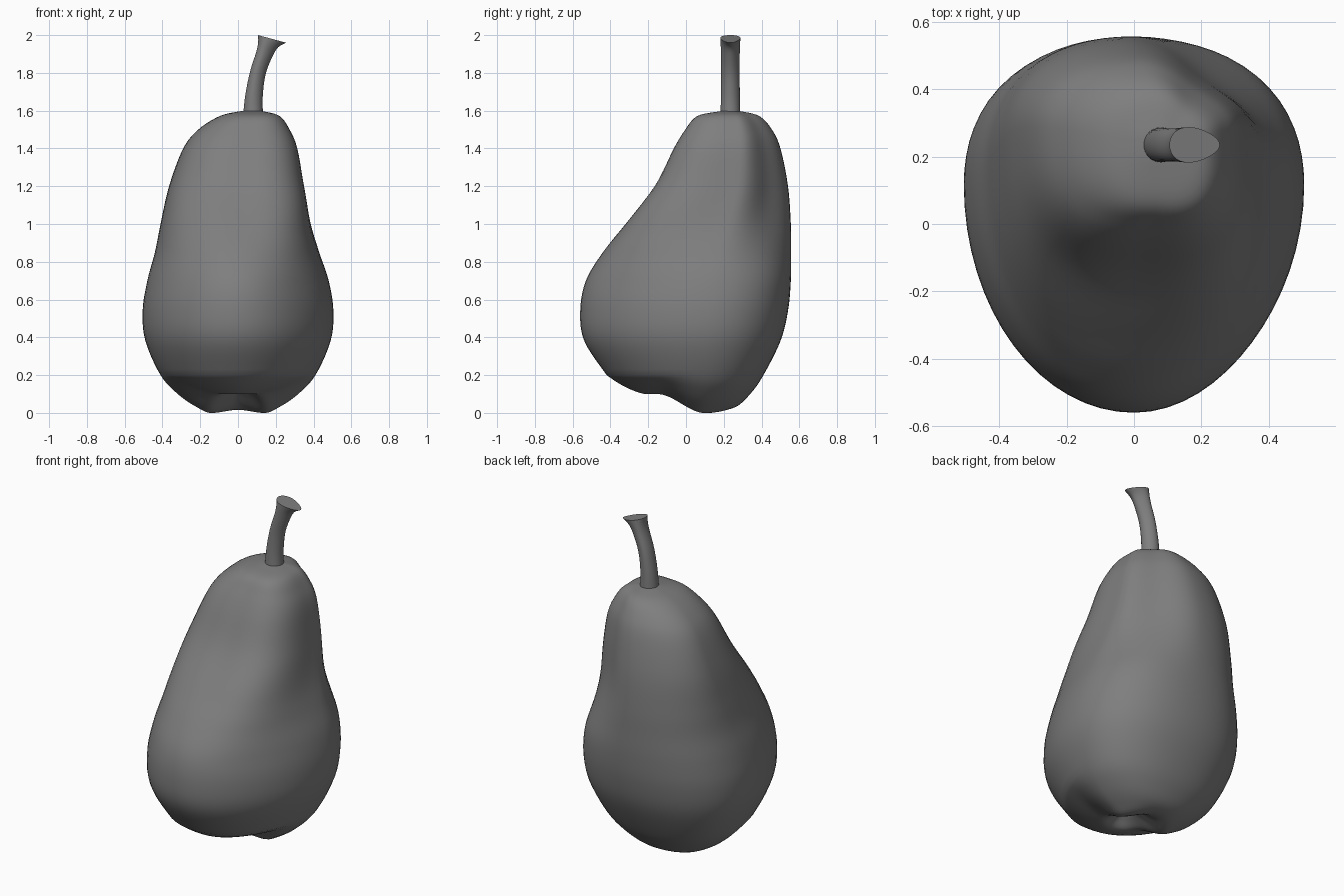
import bpy, bmesh
from math import sin, cos, tau, radians
from mathutils import Vector

cube = bpy.data.objects.get("Cube")
if cube:
    bpy.data.objects.remove(cube, do_unlink=True)

SIDES = 64

grey = bpy.data.materials.new("plain grey")
grey.use_nodes = True
colour = (0.21, 0.21, 0.21, 1)
grey.diffuse_color = colour
grey.node_tree.nodes["Principled BSDF"].inputs["Base Color"].default_value = colour


def smooth_rows(rows, steps):
    """Pass a Catmull-Rom spline through the rows of section values."""
    rows = [Vector(r) for r in rows]
    result = []
    for i in range(len(rows) - 1):
        a, b = rows[max(i - 1, 0)], rows[i]
        c, d = rows[i + 1], rows[min(i + 2, len(rows) - 1)]
        for s in range(steps):
            t = s / steps
            result.append(b + (c - a) * (t / 2)
                          + (a * 2 - b * 5 + c * 4 - d) * (t * t / 2)
                          + (b * 3 - a - c * 3 + d) * (t ** 3 / 2))
    return result + [rows[-1]]


def ease(value, start, end):
    """Smooth step from 0 at start to 1 at end."""
    t = min(max((value - start) / (end - start), 0), 1)
    return t * t * (3 - 2 * t)


def loft(name, rings):
    """Skin a stack of rings and close both ends."""
    bm = bmesh.new()
    loops = [[bm.verts.new(p) for p in ring] for ring in rings]
    for low, high in zip(loops, loops[1:]):
        for i in range(len(low)):
            j = (i + 1) % len(low)
            bm.faces.new((low[i], low[j], high[j], high[i]))
    bm.faces.new(loops[0][::-1])
    bm.faces.new(loops[-1])
    bmesh.ops.recalc_face_normals(bm, faces=bm.faces)
    mesh = bpy.data.meshes.new(name)
    bm.to_mesh(mesh)
    bm.free()
    obj = bpy.data.objects.new(name, mesh)
    bpy.context.collection.objects.link(obj)
    mesh.materials.append(grey)
    bpy.ops.object.select_all(action="DESELECT")
    obj.select_set(True)
    bpy.context.view_layer.objects.active = obj
    bpy.ops.object.shade_smooth_by_angle(angle=radians(40))


# Corner fullness by quarter turn from back left, for the belly and the neck
BELLY = (.04, .04, 0, -.02)
NECK = (-.16, .02, .08, .19)


def body_ring(row):
    """Egg-shaped section with uneven corners; the base steps up in front."""
    z, left, right, front, back, notch = row
    mid_x, half_x = (left + right) / 2, (right - left) / 2
    mid_y = front + (back - front) * .62
    neck = ease(z, .65, 1.2)
    ring = []
    for i in range(SIDES):
        a = tau * i / SIDES
        c, s = cos(a), sin(a)
        quarter = i * 4 // SIDES
        corner = BELLY[quarter] * (1 - neck) + NECK[quarter] * neck
        full = 1 + corner * sin(2 * a) ** 2
        reach = back - mid_y if s > 0 else mid_y - front
        y = mid_y + reach * s * full
        step = .1 * ease(y, .1, -.15) * max(1 - z / .2, 0)
        rise = step + notch * max(s, 0) ** 6
        ring.append((mid_x + half_x * c * full, y, z + rise))
    return ring


# Body: height, x range, y range, notch at the back of the base
body_rows = [
    (.13, -.01, .01, -.09, -.07, 0),
    (.07, -.06, .06, -.14, .04, .02),
    (.00, -.14, .14, -.2, .16, .02),
    (.03, -.22, .22, -.27, .26, 0),
    (.1, -.32, .32, -.345, .34, 0),
    (.2, -.41, .41, -.42, .41, 0),
    (.38, -.49, .49, -.538, .5, 0),
    (.54, -.505, .505, -.56, .54, 0),
    (.7, -.48, .48, -.53, .555, 0),
    (.85, -.44, .43, -.44, .557, 0),
    (1, -.41, .385, -.32, .555, 0),
    (1.2, -.365, .345, -.16, .54, 0),
    (1.4, -.29, .31, -.06, .5, 0),
    (1.5, -.21, .27, 0, .455, 0),
    (1.57, -.1, .22, .06, .39, 0),
    (1.595, 0, .14, .17, .3, 0),
    (1.6, .06, .08, .23, .25, 0),
]
loft("pear_body", [body_ring(r) for r in smooth_rows(body_rows, 5)])

# Stem: centre x, height, x radius, y radius, slope of the section
stem_rows = [
    (.08, 1.585, .052, .052, 0),
    (.085, 1.68, .046, .05, -.1),
    (.105, 1.8, .041, .048, -.2),
    (.14, 1.9, .043, .048, -.27),
    (.16, 1.95, .053, .05, -.27),
    (.18, 1.98, .075, .051, -.27),
]


def stem_ring(row):
    """Sloping oval that narrows toward its low side."""
    x, z, half_x, half_y, slope = row
    ring = []
    for i in range(SIDES // 2):
        a = tau * i / (SIDES // 2)
        dx = half_x * cos(a)
        dy = half_y * sin(a) * (1 + slope * cos(a))
        ring.append((x + dx, .235 + dy, z + slope * dx))
    return ring


loft("stem", [stem_ring(r) for r in smooth_rows(stem_rows, 4)])
